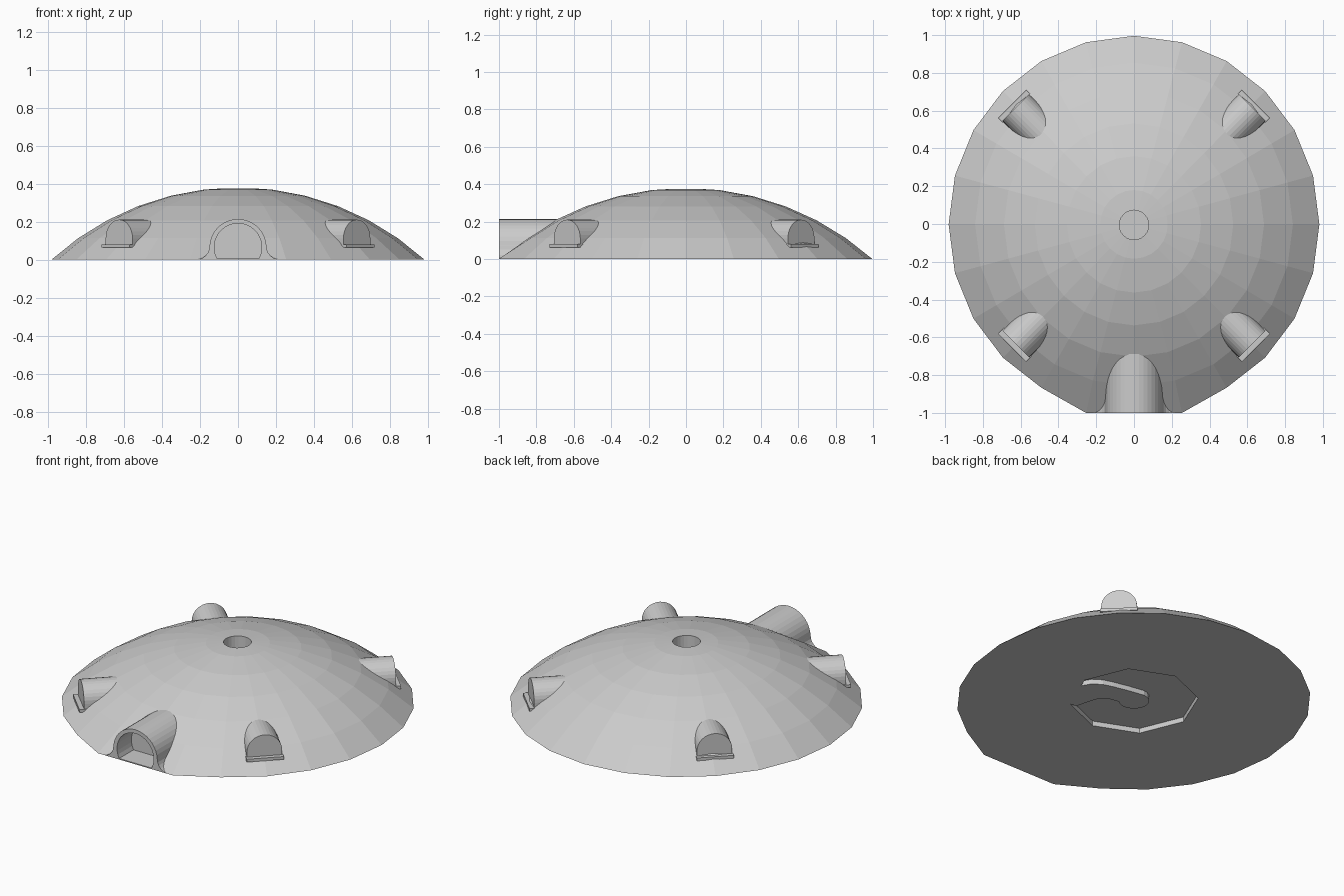
import bpy, bmesh, math
from mathutils import Matrix, Vector

if "Cube" in bpy.data.objects:
    bpy.data.objects.remove(bpy.data.objects["Cube"])

grey = bpy.data.materials.new("concrete_grey")
grey.diffuse_color = (0.6, 0.6, 0.6, 1)
grey.use_nodes = True
grey.node_tree.nodes["Principled BSDF"].inputs["Base Color"].default_value = grey.diffuse_color


def make(name, bm):
    bmesh.ops.recalc_face_normals(bm, faces=bm.faces)
    me = bpy.data.meshes.new(name)
    bm.to_mesh(me)
    bm.free()
    me.materials.append(grey)
    ob = bpy.data.objects.new(name, me)
    bpy.context.collection.objects.link(ob)
    return ob


def prism(name, pts, offset, matrix=None):
    """Closed solid swept from a loop of 3D points."""
    bm = bmesh.new()
    face = bm.faces.new([bm.verts.new(p) for p in pts])
    res = bmesh.ops.extrude_face_region(bm, geom=[face], use_keep_orig=True)
    top = [g for g in res["geom"] if isinstance(g, bmesh.types.BMVert)]
    bmesh.ops.translate(bm, verts=top, vec=Vector(offset))
    if matrix:
        bm.transform(matrix)
    return make(name, bm)


def boolean(ob, other, operation):
    """Apply a boolean and remove the helper."""
    mod = ob.modifiers.new("bool", 'BOOLEAN')
    mod.operation, mod.object, mod.solver = operation, other, 'EXACT'
    bpy.context.view_layer.objects.active = ob
    bpy.ops.object.modifier_apply(modifier=mod.name)
    bpy.data.objects.remove(other, do_unlink=True)


def arc(cx, cz, r, a0, a1, n):
    return [(cx + r * math.cos(math.radians(a0 + (a1 - a0) * i / n)),
             cz + r * math.sin(math.radians(a0 + (a1 - a0) * i / n)))
            for i in range(n + 1)]


# Low dome: spherical cap in 24 segments, pulled flat at the entrance
R, SEG = 1.477, 24
bm = bmesh.new()
rings = []
for k in range(6, 0, -1):
    t = math.radians(7 * k)
    r, z = R * math.sin(t), R * (math.cos(t) - math.cos(math.radians(42)))
    ring = []
    for i in range(SEG):
        a = 2 * math.pi * i / SEG
        x, y = r * 0.993 * math.cos(a), r * 1.01 * math.sin(a) - 0.002
        if k == 6 and i in (17, 18, 19):
            y = -1.0
        ring.append(bm.verts.new((x, min(y, 1), z)))
    rings.append(ring)
for lo, hi in zip(rings, rings[1:]):
    for i in range(SEG):
        j = (i + 1) % SEG
        bm.faces.new((lo[i], lo[j], hi[j], hi[i]))
apex = bm.verts.new((0, 0, R * (1 - math.cos(math.radians(42)))))
for i in range(SEG):
    bm.faces.new((rings[-1][i], rings[-1][(i + 1) % SEG], apex))
bm.faces.new(rings[0][::-1])
dome = make("dome", bm)

# Entrance tunnel with flared feet
outline = (arc(0.22, 0.07, 0.07, 270, 180, 6) + arc(0, 0.063, 0.15, 3, 177, 18)
           + arc(-0.22, 0.07, 0.07, 0, -90, 6))
tunnel = prism("tunnel", [(x, -1, z) for x, z in outline], (0, 0.5, 0))
boolean(dome, tunnel, 'UNION')

# Doorway recess
door = [(x, -1.1, z) for x, z in arc(0, 0.065, 0.125, -28, 208, 22)]
boolean(dome, prism("door_cutter", door, (0, 0.24, 0)), 'DIFFERENCE')

# Round opening in the roof
hole = [(x, y - 0.005, 0.06) for x, y in arc(0, 0, 0.078, 0, 345, 23)]
boolean(dome, prism("roof_cutter", hole, (0, 0, 0.5)), 'DIFFERENCE')

# Octagonal recess underneath, with a curved tongue reaching the centre
octagon = arc(0, 0, 0.36, 0, 315, 7)
tongue = [(0.21, -0.25), (0.19, -0.17), (0.17, -0.11), (0.12, -0.07)]
tongue += arc(0, 0, 0.085, -45, -270, 12)
tongue += [(0.09, 0.07), (0.19, 0.048), (0.25, 0.03), (0.304, -0.005), (0.335, -0.06)]
under = [(x, y, -0.1) for x, y in octagon + tongue]
boolean(dome, prism("floor_cutter", under, (0, 0, 0.13)), 'DIFFERENCE')

# Four arched gun ports with sills on the diagonals
port = [(0.1, 0.07)] + arc(0, 0.11, 0.1, 0, 180, 16) + [(-0.1, 0.07)]
sill = [(-0.105, 0.062), (0.105, 0.062), (0.105, 0.08), (-0.105, 0.08)]
for n, ang in enumerate((45, 135, 225, 315)):
    m = Matrix.Translation((0, -0.01, 0)) @ Matrix.Rotation(math.radians(ang + 90), 4, 'Z')
    prism(f"gun_port_{n + 1}", [(x, -0.885, z) for x, z in port], (0, 0.28, 0), m)
    prism(f"port_sill_{n + 1}", [(x, -0.912, z) for x, z in sill], (0, 0.2, 0), m)
